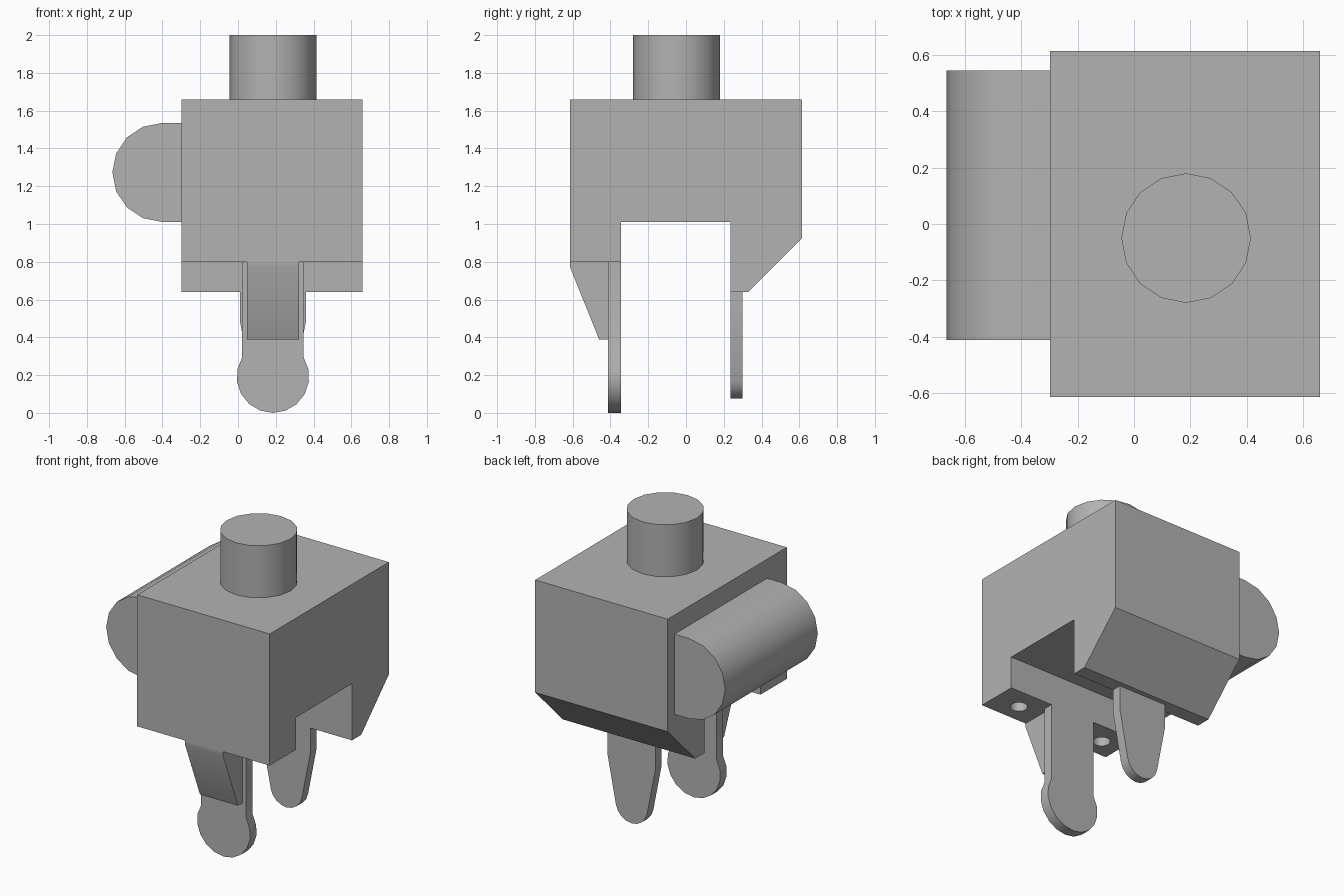
import bpy
import bmesh
from math import sin, cos, radians

if "Cube" in bpy.data.objects:
    bpy.data.objects.remove(bpy.data.objects["Cube"], do_unlink=True)

grey = bpy.data.materials.new("plain grey")
grey.use_nodes = True
colour = (0.45, 0.45, 0.45, 1)
grey.diffuse_color = colour
grey.node_tree.nodes["Principled BSDF"].inputs["Base Color"].default_value = colour

MID = 0.185  # shared centre line of the post and legs


def prism(name, profile, axis, start, end):
    """Extrude a profile along x (y,z points), y (x,z points) or z (x,y points)."""
    place = {"x": lambda a, b: (start, a, b),
             "y": lambda a, b: (a, start, b),
             "z": lambda a, b: (a, b, start)}[axis]
    bm = bmesh.new()
    face = bm.faces.new([bm.verts.new(place(a, b)) for a, b in profile])
    out = bmesh.ops.extrude_face_region(bm, geom=[face], use_keep_orig=True)
    shift = [(end - start) * (axis == k) for k in "xyz"]
    moved = [g for g in out["geom"] if isinstance(g, bmesh.types.BMVert)]
    bmesh.ops.translate(bm, vec=shift, verts=moved)
    bmesh.ops.recalc_face_normals(bm, faces=bm.faces)
    mesh = bpy.data.meshes.new(name)
    bm.to_mesh(mesh)
    bm.free()
    mesh.materials.append(grey)
    obj = bpy.data.objects.new(name, mesh)
    bpy.context.collection.objects.link(obj)
    return obj


def arc(cx, cy, r, first, last, steps):
    angles = [radians(first + (last - first) * i / steps) for i in range(steps + 1)]
    return [(cx + r * cos(t), cy + r * sin(t)) for t in angles]


def circle(cx, cy, r, sides):
    return arc(cx, cy, r, 0, 360, sides)[:-1]


# Housing with a channel underneath and a sloped rear lip
body = prism("body", [(-0.615, 1.66), (0.615, 1.66), (0.615, 0.925), (0.33, 0.64),
                      (0.235, 0.64), (0.235, 1.01), (-0.345, 1.01),
                      (-0.345, 0.80), (-0.615, 0.80)], "x", -0.298, 0.66)

# Blind holes under the front block
for x in (-0.16, 0.48):
    cutter = prism("hole_cutter", circle(x, -0.49, 0.052, 16), "z", 0.7, 1.0)
    cutter.hide_render = True
    cut = body.modifiers.new("hole", "BOOLEAN")
    cut.operation = "DIFFERENCE"
    cut.solver = "EXACT"
    cut.object = cutter
    bpy.context.view_layer.objects.active = body
    bpy.ops.object.modifier_apply(modifier=cut.name)
    bpy.data.objects.remove(cutter, do_unlink=True)

# Round post on top
post = prism("top_post", circle(MID, -0.05, 0.23, 16), "z", 1.66, 2.0)

# Half-round barrel on the side
barrel = prism("side_barrel",
               [(-0.298, 1.535)] + arc(-0.403, 1.273, 0.262, 90, 270, 8) + [(-0.298, 1.011)],
               "y", -0.412, 0.545)

# Front leg: straight neck ending in a round bulb
front_leg = prism("front_leg",
                  [(MID - 0.163, 0.80)] + arc(MID, 0.192, 0.192, 148, 392, 12)
                  + [(MID + 0.163, 0.80)], "y", -0.412, -0.345)

# Wedge bracing the front leg
brace = prism("front_brace", [(-0.615, 0.80), (-0.615, 0.775), (-0.46, 0.388),
                              (-0.412, 0.388), (-0.412, 0.80)], "x", 0.047, 0.322)

# Rear leg: tapered tongue with a rounded tip
rear_leg = prism("rear_leg",
                 [(MID - 0.174, 0.64), (MID - 0.174, 0.48)]
                 + arc(MID, 0.19, 0.115, 190, 350, 8)
                 + [(MID + 0.174, 0.48), (MID + 0.174, 0.64)], "y", 0.235, 0.298)

# Smooth the curves while keeping edges crisp
bpy.ops.object.select_all(action="DESELECT")
for obj in (body, post, barrel, front_leg, brace, rear_leg):
    obj.select_set(True)
bpy.context.view_layer.objects.active = body
bpy.ops.object.shade_smooth_by_angle(angle=radians(30))
